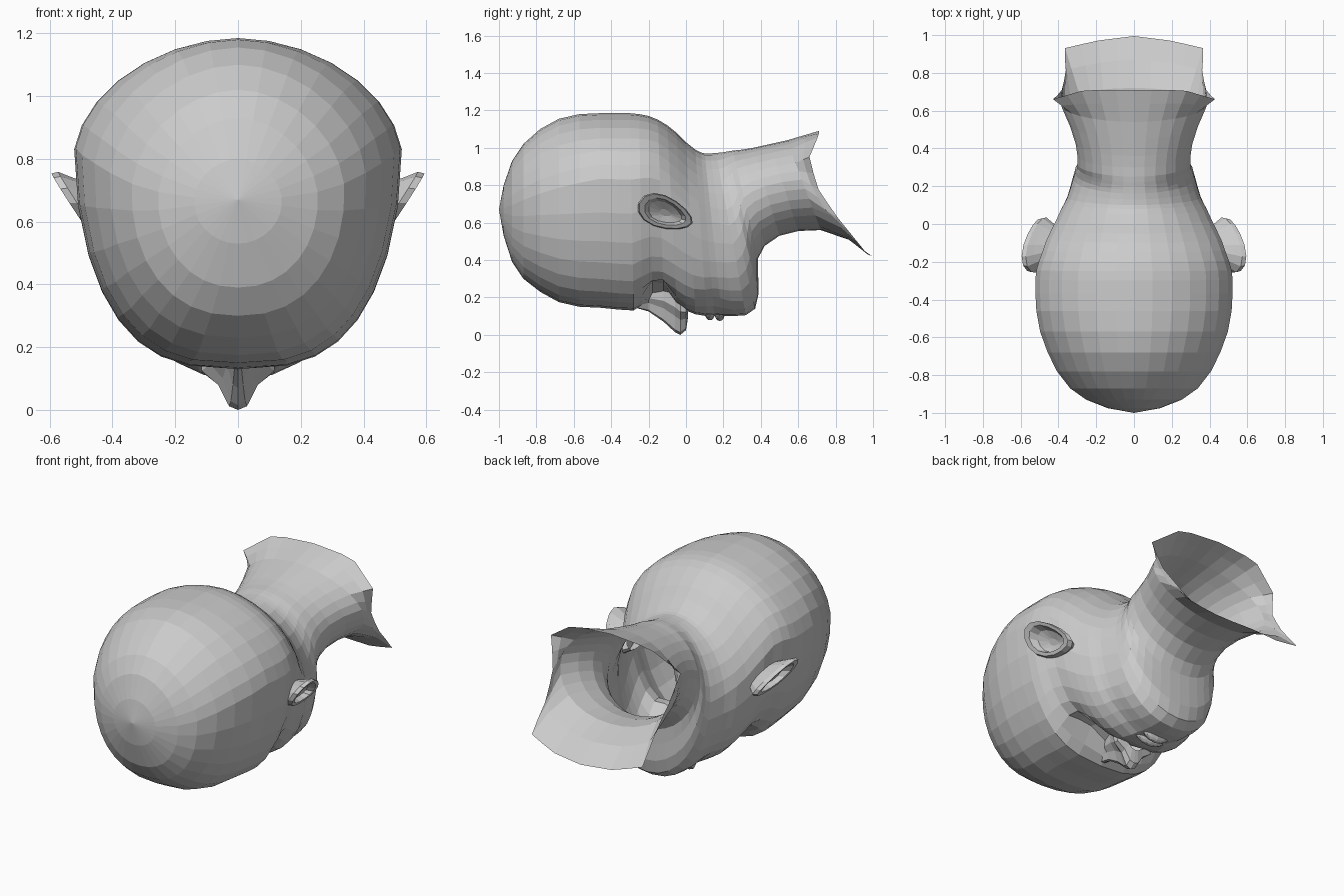
import bpy, bmesh, math
from mathutils import Vector

if "Cube" in bpy.data.objects:
    bpy.data.objects.remove(bpy.data.objects["Cube"])

HALF = 15  # segments in half a cross-section


def make_object(name, verts, faces, mirror=True):
    me = bpy.data.meshes.new(name)
    me.from_pydata(verts, [], faces)
    bm = bmesh.new()
    bm.from_mesh(me)
    bmesh.ops.remove_doubles(bm, verts=bm.verts, dist=.001)
    bmesh.ops.recalc_face_normals(bm, faces=bm.faces)
    bm.to_mesh(me)
    bm.free()
    ob = bpy.data.objects.new(name, me)
    bpy.context.collection.objects.link(ob)
    if mirror:
        ob.modifiers.new("mirror", 'MIRROR').merge_threshold = 0.002
    return ob


def bridge(rings, closed=False):
    verts = [p for r in rings for p in r]
    n = len(rings[0])
    faces = []
    for i in range(len(rings) - 1):
        for j in range(n if closed else n - 1):
            k = (j + 1) % n
            faces.append((i*n + j, i*n + k, (i+1)*n + k, (i+1)*n + j))
    return verts, faces


def half_ring(yt, zt, yb, zb, w, m, e, taper=0):
    """Half egg section from the back of the head to the face.
    m: place of the widest point, e: squareness and taper of the face side."""
    top, bot = Vector((0, yt, zt)), Vector((0, yb, zb))
    pts = []
    for j in range(HALF + 1):
        t = math.pi * j / HALF
        c, s = math.cos(t), max(0, math.sin(t))
        p = 2 / (e if c < 0 else 1.87)
        a = m - m * c**p if c >= 0 else m + (1 - m) * (-c)**p
        v = top.lerp(bot, a)
        v.x = w * s**p if 0 < j < HALF else 0
        if c < 0:
            v.x *= 1 - taper * (-c)**(1.2 * p)
        pts.append(v)
    return pts


def resample(poly):
    poly = [Vector(p) for p in poly]
    d = [0]
    for a, b in zip(poly, poly[1:]):
        d.append(d[-1] + (b - a).length)
    out = []
    for j in range(HALF + 1):
        s = d[-1] * j / HALF
        i = next(k for k in range(len(poly) - 1) if s <= d[k+1] + 1e-6)
        out.append(poly[i].lerp(poly[i+1], (s - d[i]) / (d[i+1] - d[i])))
    return out


# Head and neck: back point (y, z), face point (y, z), half width
SKULL = [(-.975, .80, -.975, .53, .14), (-.93, .93, -.93, .39, .255),
         (-.87, 1.02, -.87, .30, .34), (-.78, 1.10, -.78, .23, .41),
         (-.68, 1.155, -.68, .175, .46), (-.57, 1.18, -.57, .15, .50),
         (-.46, 1.185, -.46, .145, .52), (-.37, 1.185, -.36, .135, .525),
         (-.30, 1.185, -.28, .13, .525), (-.25, 1.18, -.235, .16, .52),
         (-.20, 1.17, -.18, .19, .505), (-.15, 1.15, -.12, .19, .485)]
FACE = [(-.10, 1.12, -.05, .16, .465), (-.05, 1.08, 0, .13, .44),
        (0, 1.03, .05, .11, .415), (.05, .99, .11, .10, .39),
        (.08, .975, .15, .102, .37), (.10, .97, .19, .10, .355),
        (.13, .97, .25, .10, .34), (.16, .972, .32, .105, .325)]
NECK = [(.18, .974, .37, .14, .315), (.20, .976, .388, .22, .31),
        (.22, .98, .386, .32, .30), (.25, .985, .386, .41, .30),
        (.30, .99, .42, .475, .30), (.36, 1.0, .50, .53, .31),
        (.45, 1.02, .60, .555, .34), (.54, 1.04, .72, .56, .385)]
rings = [[Vector((0, -1, .67))] * (HALF + 1)]
for i, r in enumerate(SKULL):
    k = min(1, i / 6)
    rings.append(half_ring(*r, .5 - .13 * k, 2 + 1.0 * k, .16 * k))
for i, r in enumerate(FACE):
    k = i / 7
    rings.append(half_ring(*r, .39 + .1 * k, 3 - .7 * k, .16 - .14 * k))
for r in NECK:
    rings.append(half_ring(*r, .48, 2.1))

# Flared open bottom edge of the neck
edge = resample([(0, .71, 1.09), (.26, .71, 1.07), (.43, .66, .95), (.385, .70, .79),
                 (.36, .80, .64), (.37, .93, .48), (.2, .97, .43), (0, .995, .42)])
inner = []
for a, b in zip(rings[-1], edge):
    p = a.lerp(b, .55)
    p.z += .025 * (b.y > .85)
    inner.append(p)
rings += [inner, edge]

# Eye sockets and cheek hollows pressed into the face
for r in rings:
    for v in r:
        if v.z < .5:
            v.z += .11 * math.exp(-((v.x - .18) / .10)**2 - ((v.y + .15) / .065)**2)
            v.z += .03 * math.exp(-((v.x - .22) / .08)**2 - ((v.y - .14) / .08)**2)
make_object("head_and_neck", *bridge(rings))

# Nose: y, ridge height, half width, base height
nose = []
for y, z, w, base in [(-.27, .145, .05, .17), (-.20, .125, .045, .24), (-.12, .07, .065, .25),
                      (-.06, .015, .09, .23), (-.03, .0, .115, .20), (0, .025, .115, .18),
                      (.012, .10, .08, .16)]:
    h = base - z
    nose.append([Vector(p) for p in ((0, y, z), (.25*w, y, z + .06*h), (.55*w, y, z + .4*h),
                                     (w, y, z + .62*h), (1.1*w, y, base))])
make_object("nose", *bridge(nose))


# Ears: back root, rim, inner rim and sunken bowl
def ear_ring(scale, lift):
    pts = []
    for j in range(14):
        t = 2 * math.pi * j / 14
        a, b = math.cos(t), math.sin(t)
        b *= 1 - .25 * a
        a, b = a * scale, b * scale
        pts.append(Vector((.518 + .05*b - .04*a + lift,
                           -.11 + .145*a + .03*b, .652 - .055*a + .08*b)))
    return pts


ear = [ear_ring(.6, -.10), ear_ring(.85, -.045), ear_ring(1, -.015), ear_ring(.95, .01),
       ear_ring(.75, .008), ear_ring(.6, -.03), ear_ring(.2, -.045)]
verts, faces = bridge(ear, True)
faces.append(tuple(range(len(verts) - 14, len(verts))))
make_object("ears", verts, faces)

# Lips
for name, y, z, w in (("upper_lip", .128, .112, .12), ("lower_lip", .18, .108, .105)):
    bpy.ops.mesh.primitive_uv_sphere_add(segments=12, ring_count=8, radius=1,
                                         location=(0, y, z))
    ob = bpy.context.object
    ob.name = name
    ob.scale = (w, .026, .034)
    for v in ob.data.vertices:
        v.co.z += 1.0 * v.co.x**2
